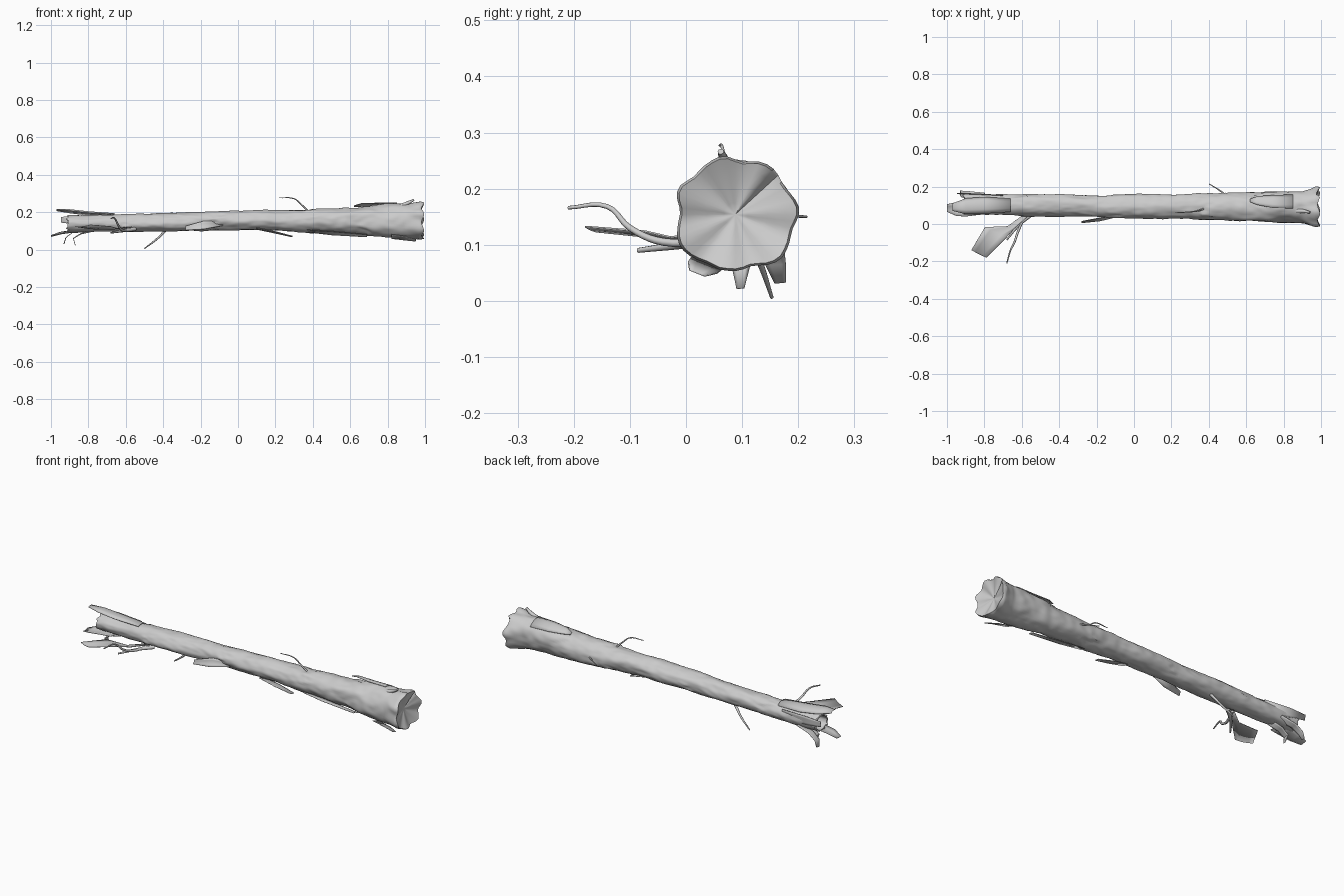
import bpy, bmesh, math
from mathutils import Vector, noise

cube = bpy.data.objects.get("Cube")
if cube:
    bpy.data.objects.remove(cube, do_unlink=True)

bark = bpy.data.materials.new("pale_grey_bark")
bark.use_nodes = True
GREY = (0.6, 0.6, 0.6, 1)
bark.diffuse_color = GREY
bark.node_tree.nodes["Principled BSDF"].inputs["Base Color"].default_value = GREY

SIDES, RINGS = 48, 170
X0, X1 = -0.91, 0.975
# x, centre y, centre z, radius in y, radius in z
PROFILE = [(-0.91, .107, .138, .055, .044), (-0.55, .1, .143, .055, .048),
           (-0.2, .096, .151, .056, .05), (0.1, .093, .158, .06, .053),
           (0.4, .093, .153, .07, .062), (0.64, .092, .153, .078, .068),
           (0.72, .092, .155, .08, .078), (0.9, .09, .153, .083, .09),
           (0.975, .088, .154, .108, .099)]


def sample(x):
    for a, b in zip(PROFILE, PROFILE[1:]):
        if x <= b[0]:
            t = max(0, (x - a[0]) / (b[0] - a[0]))
            return [p + (q - p) * t for p, q in zip(a[1:], b[1:])]
    return PROFILE[-1][1:]


def step(x, edge, width=0.012):
    return min(1, max(0, (x - edge) / width))


def surface(x, ang, scale=1.0):
    """Point on the lumpy bark at a given length and angle."""
    cy, cz, ry, rz = sample(x)
    c, s = math.cos(ang), math.sin(ang)
    k = 1 + 0.10 * noise.noise(Vector((x * 7, c * 1.2, s * 1.2)))
    k += 0.05 * noise.noise(Vector((x * 22, c * 3, s * 3 + 5)))
    # overlapping bark sheets with ragged edges
    ragged = 0.1 * noise.noise(Vector((c * 2, s * 2, 3)))
    for edge, sign in ((-0.6, 1), (-0.12, -1), (0.38, 1), (0.66, 1)):
        inside = step(x, edge + ragged * 1.3) * (1 - step(x, edge + 0.2 + ragged, 0.15))
        k += 0.07 * inside * max(0, math.sin(ang * 2 + edge * 9) * sign + 0.4)
    # lobes at the thick end
    k += 0.05 * step(x, 0.9, 0.07) * math.sin(ang * 7 + 1)
    return Vector((x, cy + c * ry * k * scale, cz + s * rz * k * scale))


def finish(bm, name, angle=50):
    bmesh.ops.recalc_face_normals(bm, faces=bm.faces)
    mesh = bpy.data.meshes.new(name)
    bm.to_mesh(mesh)
    bm.free()
    ob = bpy.data.objects.new(name, mesh)
    bpy.context.collection.objects.link(ob)
    mesh.materials.append(bark)
    bpy.ops.object.select_all(action='DESELECT')
    ob.select_set(True)
    bpy.context.view_layer.objects.active = ob
    bpy.ops.object.shade_smooth_by_angle(angle=math.radians(angle))
    return ob


def bridge(bm, a, b, closed=True):
    n = len(a)
    for i in range(n if closed else n - 1):
        j = (i + 1) % n
        bm.faces.new((a[i], a[j], b[j], b[i]))


# trunk: hollow thin end, pleated dished cap on the thick end
bm = bmesh.new()
angles = [2 * math.pi * i / SIDES for i in range(SIDES)]
rings = []
for depth, scale in ((0.3, 0.35), (0.12, 0.72), (0.0, 0.84)):
    rings.append([surface(X0 + depth, a, scale) for a in angles])
for i in range(RINGS + 1):
    x = X0 + (X1 - X0) * i / RINGS
    rings.append([surface(x, a) for a in angles])
for p, a in zip(rings[3], angles):
    p.x += 0.02 * noise.noise(Vector((math.cos(a) * 3, math.sin(a) * 3, 0)))
for scale, dx in ((0.96, 0.013), (0.8, 0.006), (0.5, -0.004), (0.2, -0.012)):
    ring = [surface(X1, a, scale) for a in angles]
    for p, a in zip(ring, angles):
        p.x += dx + 0.007 * scale * math.sin(a * 7 + 1)
        p.x -= 0.025 * scale * max(0, 1 - abs(a - 0.8) / 0.2)
    rings.append(ring)
loops = [[bm.verts.new(p) for p in r] for r in rings]
for a, b in zip(loops, loops[1:]):
    bridge(bm, a, b)
bm.faces.new(loops[0])
hub = bm.verts.new((X1 - 0.016, 0.088, 0.154))
for i in range(SIDES):
    bm.faces.new((loops[-1][i], loops[-1][(i + 1) % SIDES], hub))
finish(bm, "trunk")


def strip(name, path, widths, across, cup=0.0, thick=0.003):
    """Thin cupped shred of bark following a path."""
    across = Vector(across).normalized()
    path = [Vector(p) for p in path]
    bm = bmesh.new()
    rows = []
    for i, (p, w) in enumerate(zip(path, widths)):
        along = path[min(i + 1, len(path) - 1)] - path[max(i - 1, 0)]
        up = along.cross(across).normalized()
        rows.append([bm.verts.new(p + across * w * t + up * cup * w * (1 - t * t))
                     for t in (-1, -0.5, 0, 0.5, 1)])
    for a, b in zip(rows, rows[1:]):
        bridge(bm, a, b, closed=False)
    ob = finish(bm, name)
    mod = ob.modifiers.new("thickness", 'SOLIDIFY')
    mod.thickness = thick
    mod.offset = 0


def twig(name, path, radius):
    """Tapering twig."""
    cu = bpy.data.curves.new(name, 'CURVE')
    cu.dimensions = '3D'
    cu.bevel_depth = radius
    cu.bevel_resolution = 2
    cu.resolution_u = 5
    cu.use_fill_caps = True
    sp = cu.splines.new('BEZIER')
    sp.bezier_points.add(len(path) - 1)
    for i, (pt, p) in enumerate(zip(sp.bezier_points, path)):
        pt.co = p
        pt.handle_left_type = pt.handle_right_type = 'AUTO'
        pt.radius = 1 - 0.6 * i / (len(path) - 1)
    ob = bpy.data.objects.new(name, cu)
    bpy.context.collection.objects.link(ob)
    cu.materials.append(bark)


# peeling shreds around the hollow end
strip("upper_shred", [(-.66, .1, .183), (-.8, .1, .19), (-.9, .095, .202), (-.97, .09, .21)],
      [.035, .045, .042, .02], (0, 1, -.15), -.3)
strip("end_shred", [(-.82, .085, .1), (-.9, .08, .098), (-.95, .08, .09), (-1, .085, .074)],
      [.035, .04, .037, .02], (0, 1, .1), .2)
strip("lower_shred", [(-.78, .1, .098), (-.84, .1, .085), (-.88, .098, .06), (-.87, .097, .022)],
      [.02, .02, .016, .007], (0, 1, .1))
strip("back_shred", [(-.8, .145, .115), (-.88, .155, .095), (-.92, .16, .065), (-.93, .168, .032)],
      [.022, .02, .018, .01], (.1, 1, .1))
strip("back_edge_shred", [(-.7, .15, .15), (-.85, .16, .155), (-.945, .163, .16)],
      [.025, .025, .015], (0, .1, 1))

# loose bark sheet hanging off the front side, with its twigs
strip("loose_sheet", [(-.58, .045, .12), (-.66, -.02, .112), (-.74, -.045, .118), (-.83, -.16, .128)],
      [.012, .018, .064, .045], (-.9, .45, -.1), .1)
twig("curled_twig", [(-.58, .05, .11), (-.62, -.04, .105), (-.64, -.1, .13),
                     (-.66, -.14, .168), (-.68, -.21, .166)], .008)
twig("short_twig", [(-.55, .05, .11), (-.62, -.01, .1), (-.68, -.085, .09)], .011)

# slender side twigs
twig("bottom_twig", [(-.38, .115, .11), (-.43, .135, .06), (-.5, .153, .006)], .008)
twig("top_twig", [(.37, .08, .21), (.34, .07, .24), (.3, .065, .272), (.22, .06, .277)], .005)
twig("back_twig", [(.49, .155, .155), (.45, .185, .152), (.4, .215, .15)], .005)
twig("rim_knob", [(.87, .07, .23), (.91, .068, .25), (.94, .062, .266)], .014)

# lifted flakes along the trunk
strip("front_flake", [(-.08, .045, .14), (-.18, .025, .132), (-.28, .01, .115)],
      [.012, .024, .012], (0, .4, 1), .2)
strip("bottom_flake", [(.1, .06, .112), (.2, .06, .092), (.29, .065, .07)],
      [.02, .025, .014], (0, 1, -.2))
strip("long_bottom_flake", [(.37, .06, .1), (.5, .055, .088), (.69, .05, .074)],
      [.02, .03, .02], (0, 1, -.35), .2)
strip("top_flake", [(.85, .12, .236), (.74, .12, .236), (.66, .125, .238), (.62, .125, .232)],
      [.04, .036, .025, .008], (0, 1, -.4), -.2)
strip("rim_flake", [(.82, .04, .07), (.9, .03, .06), (.95, .02, .05)],
      [.03, .028, .015], (0, 1, -.4))
